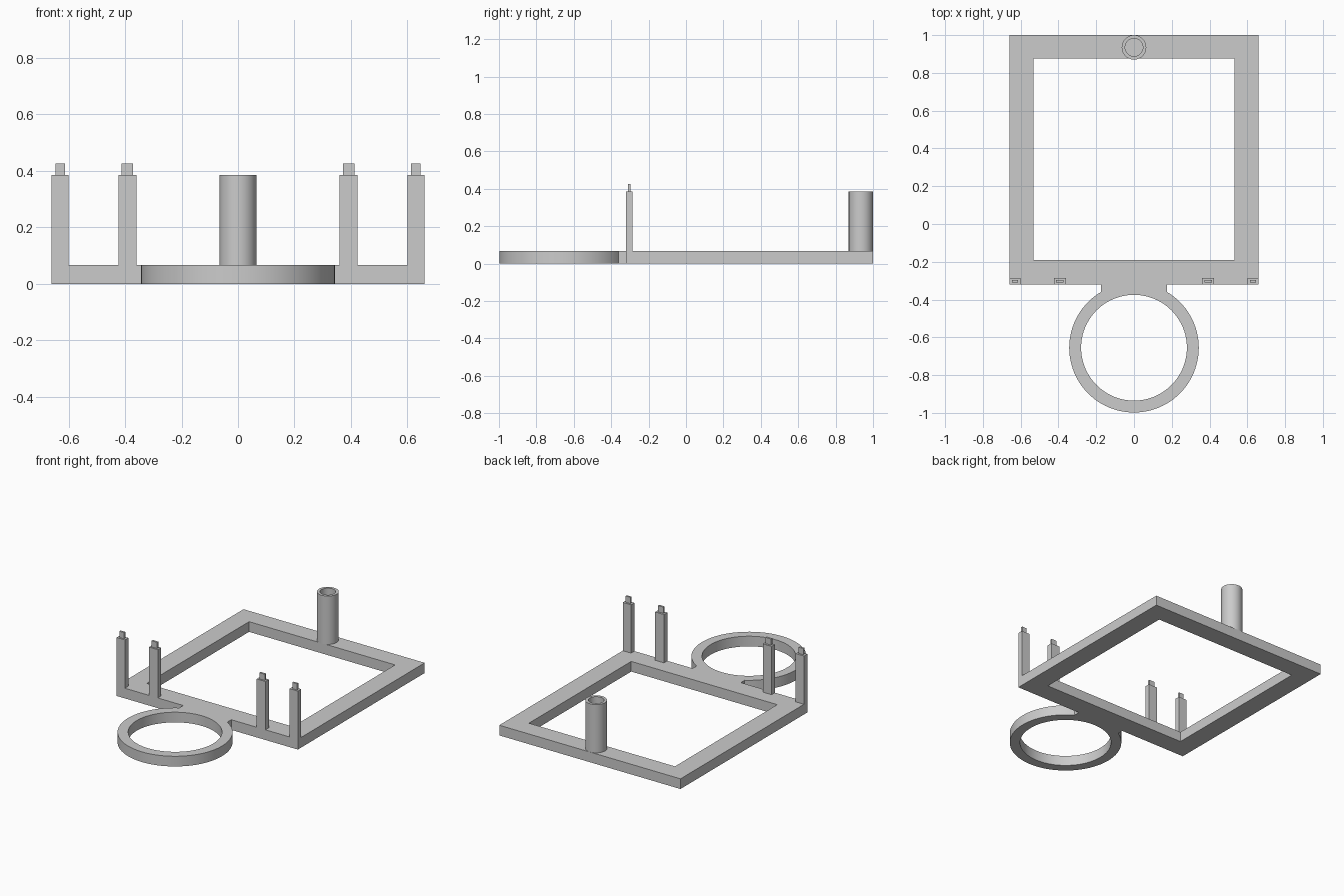
import bpy, bmesh
from math import cos, sin, pi, asin

cube = bpy.data.objects.get("Cube")
if cube:
    bpy.data.objects.remove(cube)

GREY = (0.6, 0.6, 0.6, 1)
mat = bpy.data.materials.new("plain grey")
mat.use_nodes = True
mat.diffuse_color = GREY
mat.node_tree.nodes["Principled BSDF"].inputs["Base Color"].default_value = GREY

BASE_H, POST_H, TAB_H = 0.067, 0.385, 0.426
FRONT, BACK, HALF = -0.32, 1.0, 0.66
RING_Y, RING_R, RING_HOLE, NECK = -0.655, 0.343, 0.28, 0.175


def arc(cy, r, a0, a1, n):
    """Points along an arc centred on x = 0."""
    return [(r * cos(a0 + (a1 - a0) * i / n), cy + r * sin(a0 + (a1 - a0) * i / n))
            for i in range(n + 1)]


def finish(obj):
    obj.data.materials.clear()
    obj.data.materials.append(mat)
    bpy.ops.object.select_all(action="DESELECT")
    obj.select_set(True)
    bpy.context.view_layer.objects.active = obj
    bpy.ops.object.shade_smooth_by_angle()


def plate(name, outlines, z0, z1):
    """Extrude a flat outline; later outlines cut holes in the first."""
    curve = bpy.data.curves.new(name, "CURVE")
    curve.dimensions, curve.fill_mode = "2D", "BOTH"
    curve.extrude = (z1 - z0) / 2
    for pts in outlines:
        spline = curve.splines.new("POLY")
        spline.points.add(len(pts) - 1)
        for p, (x, y) in zip(spline.points, pts):
            p.co = (x, y, 0, 1)
        spline.use_cyclic_u = True
    temp = bpy.data.objects.new(name + "_outline", curve)
    bpy.context.collection.objects.link(temp)
    bpy.context.view_layer.update()
    mesh = bpy.data.meshes.new_from_object(
        temp.evaluated_get(bpy.context.evaluated_depsgraph_get()))
    bpy.data.objects.remove(temp)
    bm = bmesh.new()
    bm.from_mesh(mesh)
    bmesh.ops.translate(bm, verts=bm.verts, vec=(0, 0, (z0 + z1) / 2))
    bmesh.ops.remove_doubles(bm, verts=bm.verts, dist=1e-5)
    bmesh.ops.recalc_face_normals(bm, faces=bm.faces)
    bm.to_mesh(mesh)
    bm.free()
    mesh.name = name
    obj = bpy.data.objects.new(name, mesh)
    bpy.context.collection.objects.link(obj)
    finish(obj)


def box(name, x0, x1, y0, y1, z0, z1):
    bpy.ops.mesh.primitive_cube_add(
        size=1, location=((x0 + x1) / 2, (y0 + y1) / 2, (z0 + z1) / 2))
    obj = bpy.context.object
    obj.name = name
    obj.scale = (x1 - x0, y1 - y0, z1 - z0)
    bpy.ops.object.transform_apply(location=False, rotation=False, scale=True)
    finish(obj)


# Base: square frame, short neck and front ring in one plate
half_gap = asin(NECK / RING_R)
ring_outer = arc(RING_Y, RING_R, pi / 2 + half_gap, 5 * pi / 2 - half_gap, 80)
outline = ([(HALF, FRONT), (HALF, BACK), (-HALF, BACK), (-HALF, FRONT), (-NECK, FRONT)]
           + ring_outer + [(NECK, FRONT)])
window = [(-0.532, -0.19), (0.532, -0.19), (0.532, 0.875), (-0.532, 0.875)]
ring_hole = arc(RING_Y, RING_HOLE, 0, 2 * pi, 80)[:-1]
plate("base_frame", [outline, window, ring_hole], 0, BASE_H)

# Hollow rear post
tube_y = 0.935
plate("rear_tube", [arc(tube_y, 0.065, 0, 2 * pi, 48)[:-1],
                    arc(tube_y, 0.047, 0, 2 * pi, 48)[:-1]], BASE_H, POST_H)

# Front posts with narrow tabs on top
for side, s in (("left", 1), ("right", -1)):
    for place, inner, outer, tab in (("inner", 0.36, 0.424, 0.02),
                                     ("outer", 0.6, HALF, 0.017)):
        mid = s * (inner + outer) / 2
        half = (outer - inner) / 2
        box(f"{side}_{place}_post", mid - half, mid + half, FRONT, -0.285, BASE_H, POST_H)
        box(f"{side}_{place}_tab", mid - tab, mid + tab, -0.31, -0.297, POST_H, TAB_H)
